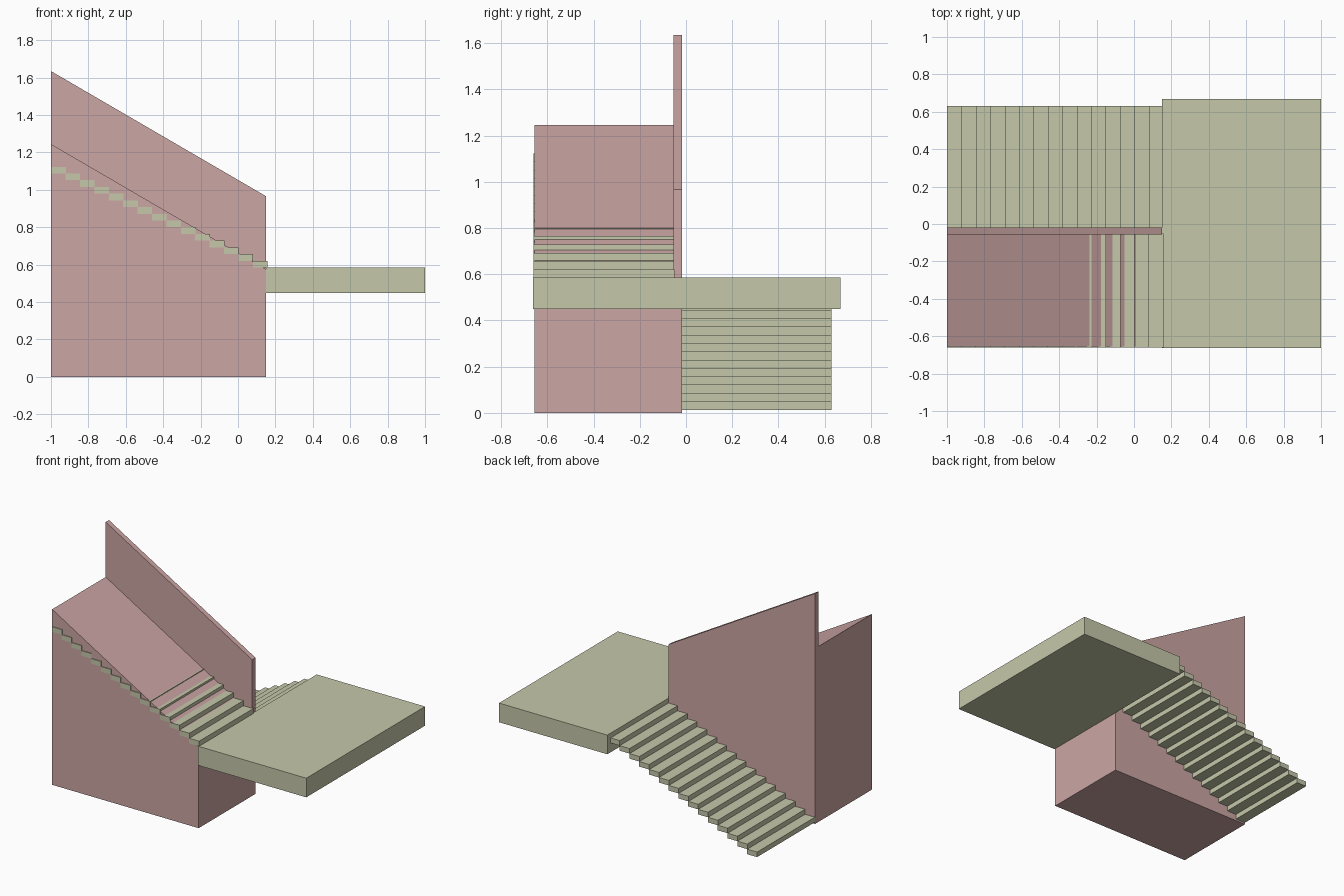
import bpy, bmesh

if "Cube" in bpy.data.objects:
    bpy.data.objects.remove(bpy.data.objects["Cube"])


def material(name, color):
    m = bpy.data.materials.new(name)
    m.diffuse_color = color
    m.use_nodes = True
    m.node_tree.nodes["Principled BSDF"].inputs["Base Color"].default_value = m.diffuse_color
    return m


PINK = material("pink_plaster", (0.60, 0.38, 0.37, 1))
GREEN = material("pale_green", (0.56, 0.58, 0.40, 1))


def prism(name, profile, y0, y1, mat):
    """Extrude an XZ profile from y0 to y1."""
    bm = bmesh.new()
    face = bm.faces.new([bm.verts.new((x, y0, z)) for x, z in profile])
    ext = bmesh.ops.extrude_face_region(bm, geom=[face])
    verts = [v for v in ext["geom"] if isinstance(v, bmesh.types.BMVert)]
    bmesh.ops.translate(bm, verts=verts, vec=(0, y1 - y0, 0))
    bmesh.ops.recalc_face_normals(bm, faces=bm.faces)
    mesh = bpy.data.meshes.new(name)
    bm.to_mesh(mesh)
    bm.free()
    mesh.materials.append(mat)
    obj = bpy.data.objects.new(name, mesh)
    bpy.context.collection.objects.link(obj)
    return obj


def box(name, x0, x1, y0, y1, z0, z1, mat):
    return prism(name, [(x0, z0), (x1, z0), (x1, z1), (x0, z1)], y0, y1, mat)


# Landing slab
box("landing", 0.15, 1.0, -0.663, 0.668, 0.449, 0.585, GREEN)

# Sloped solid base under the upper flight, and the taller dividing wall
prism("stair_base", [(-1, 0), (0.15, 0), (0.15, 0.575), (-1, 1.245)],
      -0.655, -0.055, PINK)
prism("dividing_wall", [(-1, 0), (0.15, 0), (0.15, 0.966), (-1, 1.635)],
      -0.055, -0.018, PINK)

# Two flights of slab treads: lower rises to the landing, upper turns back
COUNT, RUN, RISE, WIDTH = 15, 0.077, 0.0359, 0.0785
for i in range(COUNT):
    x = -0.999 + i * RUN
    z = 0.012 + i * RISE
    box(f"lower_tread_{i + 1}", x, x + WIDTH, -0.018, 0.63, z, z + RISE, GREEN)
    x = 0.079 - i * RUN
    z = 0.585 + i * RISE
    box(f"upper_tread_{i + 1}", x, x + WIDTH, -0.66, -0.05, z, z + RISE, GREEN)
